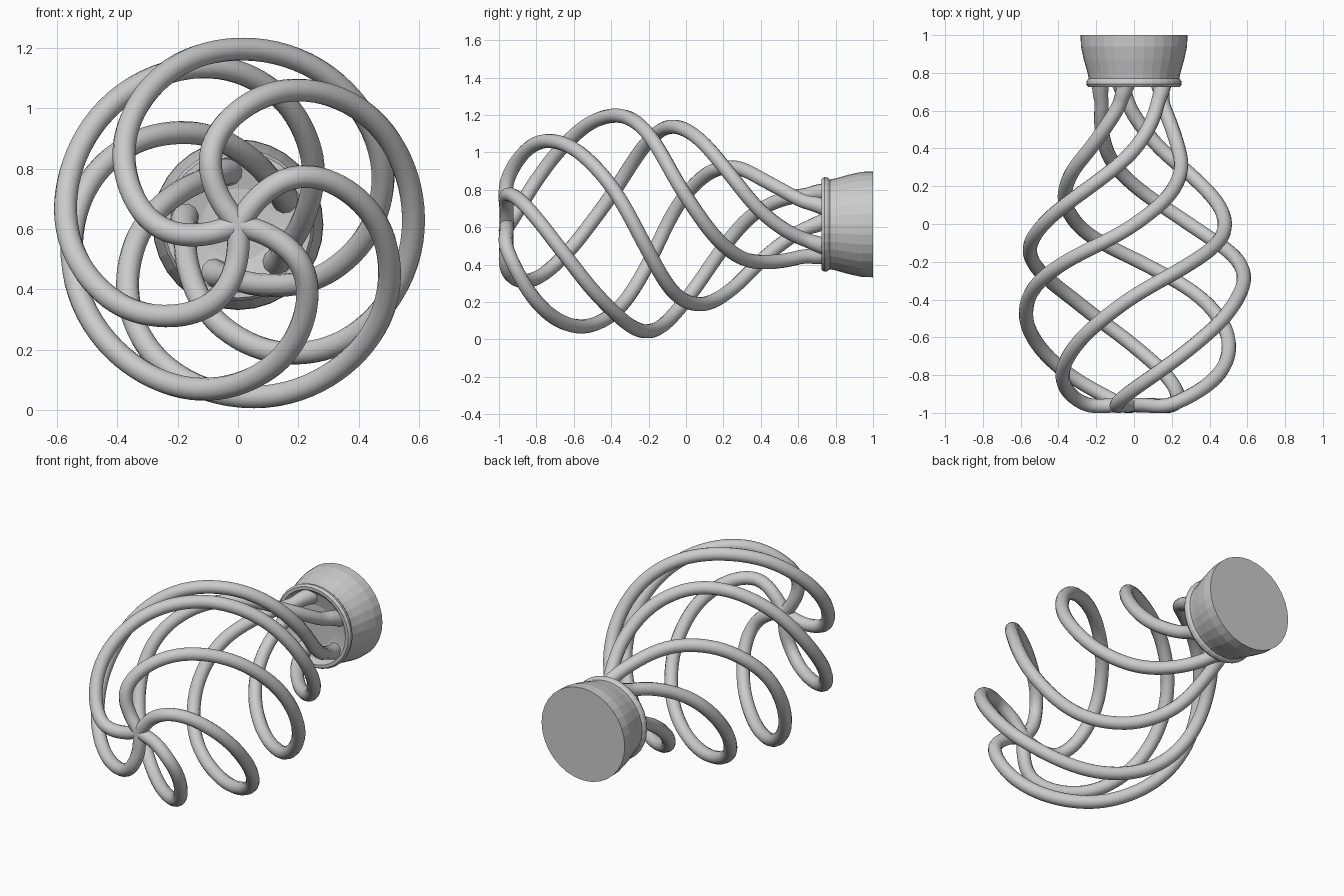
import bpy, bmesh, math
from mathutils import Vector

if "Cube" in bpy.data.objects:
    bpy.data.objects.remove(bpy.data.objects["Cube"])

AXIS_Z = 0.615
STRANDS = 5
TUBE_R = 0.038

# One strand as (y, radius from axis, angle in degrees), front pole to socket
KEYS = [(-0.958, 0.0, 128), (-0.96, 0.1, 125), (-0.955, 0.25, 111),
        (-0.86, 0.39, 87), (-0.73, 0.49, 65.5), (-0.55, 0.56, 41),
        (-0.37, 0.582, 16), (-0.21, 0.574, -13), (-0.06, 0.53, -44),
        (0.08, 0.46, -68), (0.25, 0.345, -98), (0.42, 0.235, -131),
        (0.60, 0.178, -166), (0.70, 0.178, -180), (0.77, 0.18, -188)]


def smooth_path(keys, steps=8):
    """Catmull-Rom interpolation of the key values."""
    k = [Vector(p) for p in keys]
    k = [2 * k[0] - k[1]] + k + [2 * k[-1] - k[-2]]
    out = []
    for a, b, c, d in zip(k, k[1:], k[2:], k[3:]):
        for s in range(steps):
            t = s / steps
            out.append(0.5 * (2 * b + (c - a) * t + (2 * a - 5 * b + 4 * c - d) * t * t
                              + (3 * b - a - 3 * c + d) * t ** 3))
    return out + [k[-2]]


def add_mesh(name, bm):
    bmesh.ops.recalc_face_normals(bm, faces=bm.faces[:])
    me = bpy.data.meshes.new(name)
    bm.to_mesh(me)
    bm.free()
    ob = bpy.data.objects.new(name, me)
    bpy.context.collection.objects.link(ob)
    return ob


# Five twisted wires forming the cage
path = smooth_path(KEYS)
for i in range(STRANDS):
    cu = bpy.data.curves.new(f"cage_wire_{i + 1}", 'CURVE')
    cu.dimensions = '3D'
    cu.bevel_depth = TUBE_R
    cu.bevel_resolution = 4
    cu.use_fill_caps = True
    sp = cu.splines.new('POLY')
    sp.points.add(len(path) - 1)
    for pt, (y, r, ang) in zip(sp.points, path):
        a = math.radians(ang + 360 / STRANDS * i)
        pt.co = (r * math.cos(a), y, AXIS_Z + r * math.sin(a), 1)
        pt.radius = 1 + 0.3 * max(0, (y - 0.65) / 0.12)   # flare into the socket
    sp.use_smooth = True
    bpy.context.collection.objects.link(bpy.data.objects.new(cu.name, cu))

# Small hub where the wires meet at the front
bm = bmesh.new()
bmesh.ops.create_uvsphere(bm, u_segments=16, v_segments=10, radius=0.065)
for v in bm.verts:
    v.co = (v.co.x, v.co.y * 0.58 - 0.957, v.co.z + AXIS_Z)
for f in bm.faces:
    f.smooth = True
add_mesh("front_hub", bm)

# Flared socket with a bead around its front rim
SIDES = 32
PROFILE = [(0.765, 0.12), (0.745, 0.20), (0.725, 0.225), (0.725, 0.243), (0.74, 0.253),
           (0.757, 0.25), (0.77, 0.24), (0.80, 0.246), (0.87, 0.266), (0.94, 0.281), (1.0, 0.283)]
bm = bmesh.new()
rings = [[bm.verts.new((r * math.cos(j * math.tau / SIDES), y,
                        AXIS_Z + r * math.sin(j * math.tau / SIDES)))
          for j in range(SIDES)] for y, r in PROFILE]
for lo, hi in zip(rings, rings[1:]):
    for j in range(SIDES):
        n = (j + 1) % SIDES
        bm.faces.new((lo[j], lo[n], hi[n], hi[j]))
bm.faces.new(rings[0])
bm.faces.new(rings[-1])
add_mesh("socket", bm)
